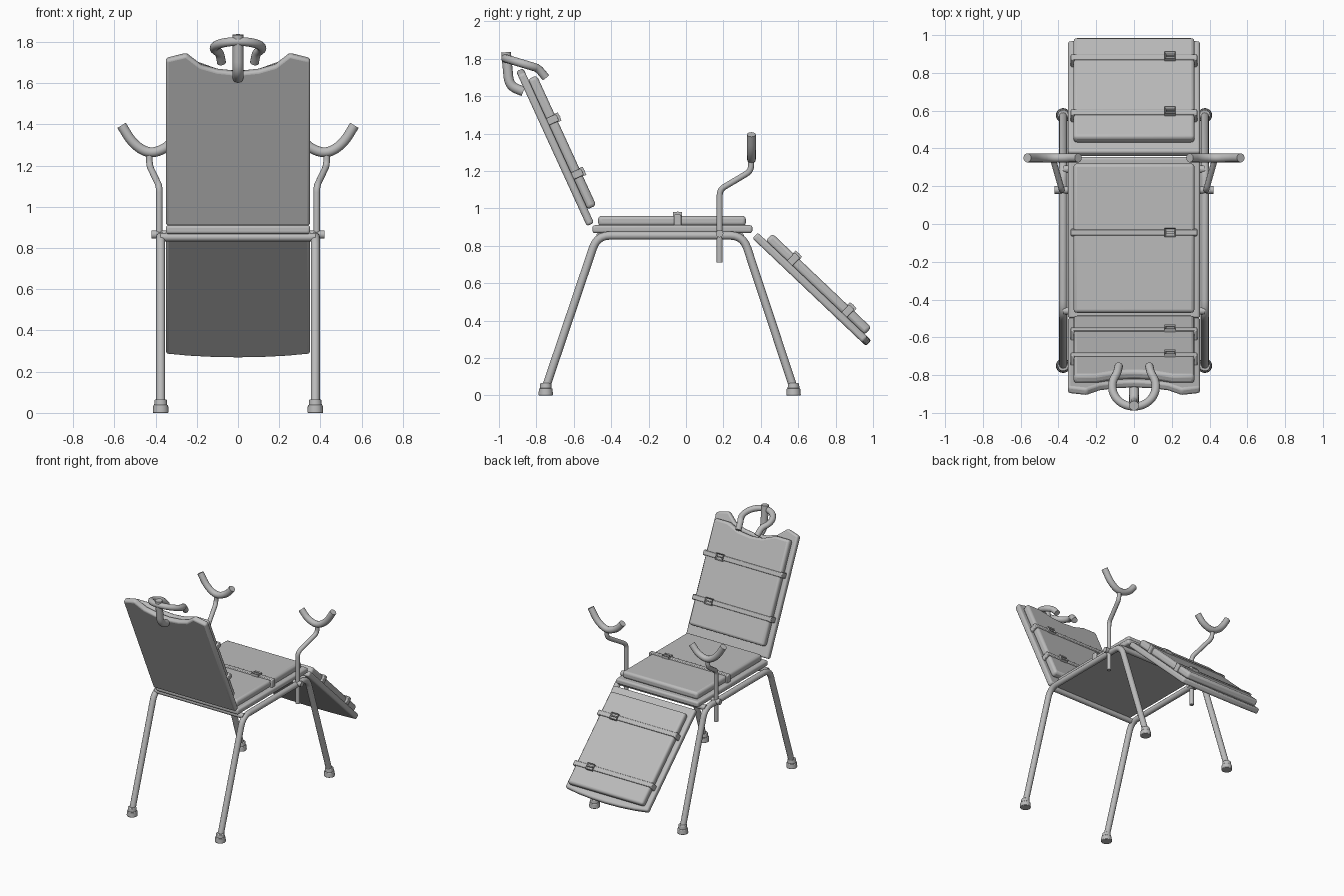
import bpy, bmesh, math
from mathutils import Vector, Matrix

cube = bpy.data.objects.get("Cube")
if cube:
    bpy.data.objects.remove(cube, do_unlink=True)

grey = bpy.data.materials.new("plain_grey")
grey.use_nodes = True
colour = (0.5, 0.5, 0.5, 1)
grey.diffuse_color = colour
grey.node_tree.nodes["Principled BSDF"].inputs["Base Color"].default_value = colour


def select(obj):
    bpy.ops.object.select_all(action="DESELECT")
    obj.select_set(True)
    bpy.context.view_layer.objects.active = obj


def finish(name, bm, bevel=0, segments=2):
    bmesh.ops.recalc_face_normals(bm, faces=bm.faces)
    mesh = bpy.data.meshes.new(name)
    bm.to_mesh(mesh)
    bm.free()
    obj = bpy.data.objects.new(name, mesh)
    bpy.context.collection.objects.link(obj)
    mesh.materials.append(grey)
    if bevel:
        mod = obj.modifiers.new("Bevel", "BEVEL")
        mod.width, mod.segments = bevel, segments
        mod.limit_method, mod.angle_limit = "ANGLE", math.radians(40)
    select(obj)
    bpy.ops.object.shade_smooth_by_angle(angle=math.radians(35))
    return obj


def tube(name, points, radius, bend=0.05):
    """Round bar through points, with softened corners."""
    pts = [Vector(p) for p in points]
    path = [pts[0]]
    for before, p, after in zip(pts, pts[1:], pts[2:]):
        a = p + (before - p).normalized() * min(bend, (before - p).length * 0.49)
        b = p + (after - p).normalized() * min(bend, (after - p).length * 0.49)
        for k in range(6):
            t = k / 5
            path.append(a * (1 - t) ** 2 + p * 2 * t * (1 - t) + b * t * t)
    path.append(pts[-1])
    curve = bpy.data.curves.new(name, "CURVE")
    curve.dimensions = "3D"
    curve.bevel_depth, curve.bevel_resolution = radius, 4
    curve.use_fill_caps = True
    spline = curve.splines.new("POLY")
    spline.points.add(len(path) - 1)
    for sp, p in zip(spline.points, path):
        sp.co = (*p, 1)
    obj = bpy.data.objects.new(name, curve)
    bpy.context.collection.objects.link(obj)
    curve.materials.append(grey)
    select(obj)
    bpy.ops.object.convert(target="MESH")
    bpy.ops.object.shade_smooth_by_angle(angle=math.radians(40))


def slab(name, frame, half_outline, low, high, bevel):
    """Mirror a half outline (x, along) and give it thickness."""
    outline = half_outline + [(-x, u) for x, u in reversed(half_outline) if x]
    bm = bmesh.new()
    face = bm.faces.new([bm.verts.new((x, u, low)) for x, u in outline])
    top = bmesh.ops.extrude_face_region(bm, geom=[face])["geom"]
    moved = [v for v in top if isinstance(v, bmesh.types.BMVert)]
    bmesh.ops.translate(bm, verts=moved, vec=(0, 0, high - low))
    bm.transform(frame)
    finish(name, bm, bevel, 3)


def add_box(bm, x, u, n):
    lo, hi = Vector((x[0], u[0], n[0])), Vector((x[1], u[1], n[1]))
    mat = Matrix.Translation((lo + hi) / 2) @ Matrix.Diagonal((*(hi - lo), 1))
    return bmesh.ops.create_cube(bm, size=1, matrix=mat)["verts"]


def strap(name, frame, u):
    # Band over the cushion with both ends folded down its sides
    bm = bmesh.new()
    add_box(bm, (-0.335, 0.335), (u - 0.017, u + 0.017), (0.085, 0.1))
    for x in ((-0.335, -0.315), (0.315, 0.335)):
        add_box(bm, x, (u - 0.02, u + 0.02), (0.035, 0.098))
    bm.transform(frame)
    finish(name, bm, 0.005)
    # Recessed buckle
    bm = bmesh.new()
    add_box(bm, (0.162, 0.22), (u - 0.024, u + 0.024), (0.085, 0.112))
    top = max(bm.faces, key=lambda f: f.calc_center_median().z)
    bmesh.ops.inset_region(bm, faces=[top], thickness=0.009)
    bmesh.ops.translate(bm, verts=top.verts, vec=(0, 0, -0.01))
    add_box(bm, (0.17, 0.215), (u - 0.004, u + 0.004), (0.095, 0.114))
    bm.transform(frame)
    finish(name + "_buckle", bm)


def panel(name, origin, along, normal, plate, cushion, straps):
    a, n = Vector((0, *along)).normalized(), Vector((0, *normal)).normalized()
    frame = Matrix((Vector((1, 0, 0)), a, n)).transposed().to_4x4()
    frame = Matrix.Translation((0, *origin)) @ frame
    slab(name + "_board", frame, plate, 0, 0.042, 0.013)
    slab(name + "_cushion", frame, cushion, 0.038, 0.092, 0.018)
    for i, u in enumerate(straps):
        strap(f"{name}_strap_{i + 1}", frame, u)


# Padded panels
panel("seat", (-0.5, 0.868), (1, 0), (0, 1),
      [(0.35, 0), (0.35, 0.855)], [(0.32, 0.03), (0.32, 0.82)], [0.455])
panel("backrest", (-0.53, 0.905), (-0.416, 0.909), (0.909, 0.416),
      [(0.35, 0), (0.35, 0.885), (0.25, 0.912), (0.18, 0.852), (0.1, 0.827), (0, 0.815)],
      [(0.32, 0.08), (0.32, 0.845), (0.2, 0.845), (0.1, 0.805), (0, 0.795)],
      [0.275, 0.594])
panel("leg_rest", (0.355, 0.84), (0.725, -0.688), (0.688, 0.725),
      [(0.35, 0), (0.35, 0.81), (0.24, 0.825), (0.12, 0.834), (0, 0.837)],
      [(0.32, 0.06), (0.32, 0.79)], [0.237, 0.638])

# Base frame, feet and leg supports on both sides
for side, label in ((1, "left"), (-1, "right")):
    x = 0.375 * side
    tube(label + "_leg_frame", [(x, -0.75, 0.04), (x, -0.475, 0.855),
                                (x, 0.305, 0.855), (x, 0.575, 0.04)], 0.022, 0.07)
    for y, end in ((-0.75, "front"), (0.575, "back")):
        bm = bmesh.new()
        for r1, r2, low, high in ((0.039, 0.036, 0, 0.038), (0.032, 0.029, 0.036, 0.066)):
            bmesh.ops.create_cone(bm, cap_ends=True, segments=20, radius1=r1, radius2=r2,
                                  depth=high - low,
                                  matrix=Matrix.Translation((x, y, (low + high) / 2)))
        finish(f"{label}_{end}_foot", bm, 0.004)
    # Cranked upright and curved cradle
    s = side
    tube(label + "_support_post", [(0.382 * s, 0.18, 0.71), (0.382 * s, 0.18, 1.1),
                                   (0.43 * s, 0.348, 1.2), (0.43 * s, 0.348, 1.27)], 0.016, 0.03)
    tube(label + "_support_cradle", [(0.295 * s, 0.35, 1.345), (0.345 * s, 0.35, 1.285),
                                     (0.43 * s, 0.35, 1.255), (0.51 * s, 0.35, 1.305),
                                     (0.565 * s, 0.35, 1.395)], 0.024, 0.06)
    tube(label + "_clamp_knob", [(0.35 * s, 0.18, 0.865), (0.42 * s, 0.18, 0.865)], 0.02)

# Cross bars under the seat
for y, end in ((-0.46, "front"), (0.29, "back")):
    tube(end + "_cross_bar", [(-0.375, y, 0.852), (0.375, y, 0.852)], 0.02)

# Open headrest ring and its bent stem
ring = [(0.08, -0.75, 1.70)]
for k in range(14):
    a = math.radians(130 - 20 * k)
    y = -0.86 - 0.108 * math.cos(a)
    ring.append((0.117 * math.sin(a), y, 1.77 - 0.3 * (y + 0.86)))
ring.append((-0.08, -0.75, 1.70))
tube("headrest_ring", ring, 0.022, 0.03)
tube("headrest_stem", [(0, -0.962, 1.835), (0, -0.945, 1.655), (0, -0.87, 1.625)], 0.026, 0.05)
